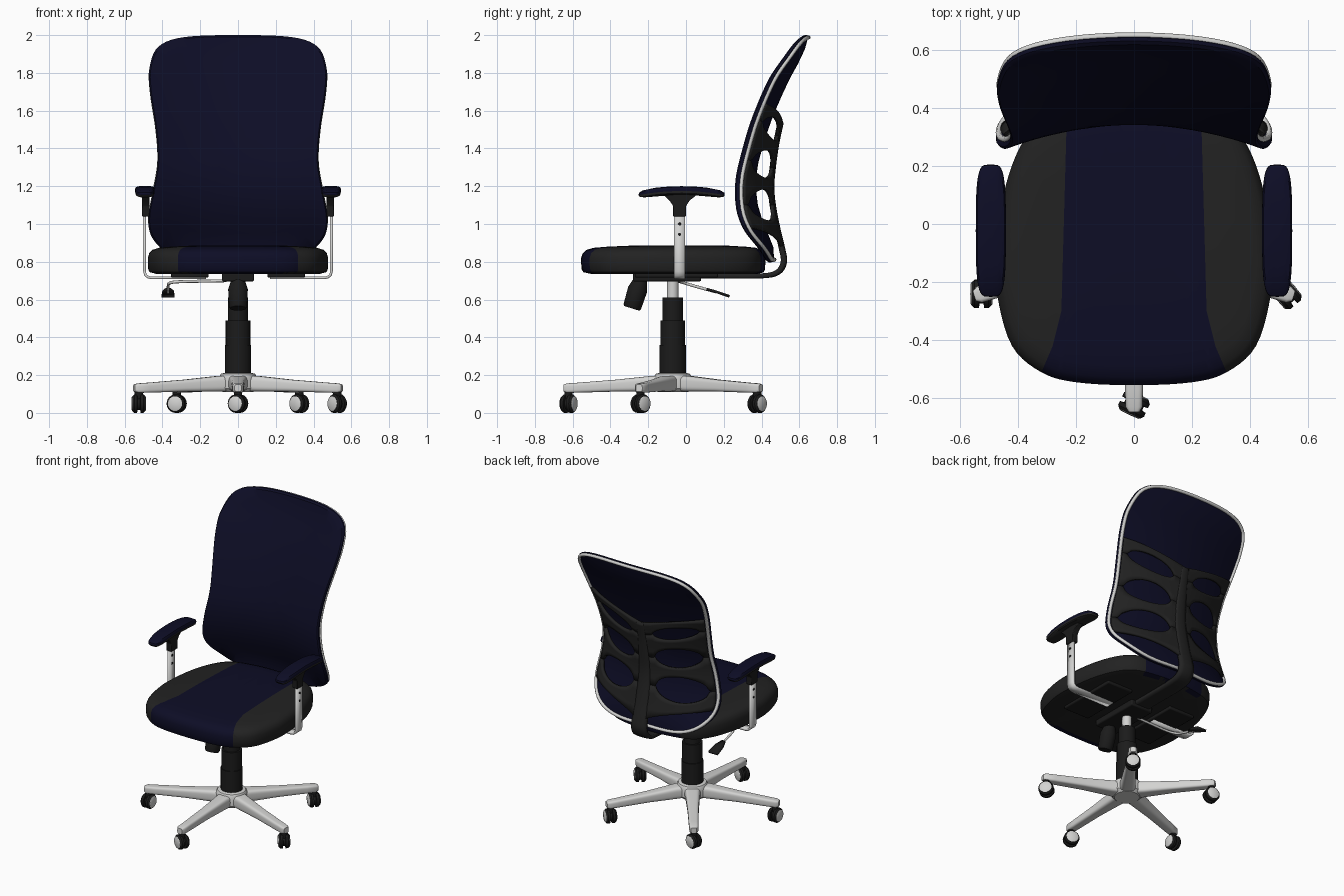
import bpy, bmesh, math
from mathutils import Vector, Matrix

if "Cube" in bpy.data.objects:
    bpy.data.objects.remove(bpy.data.objects["Cube"])


def material(name, rgb):
    m = bpy.data.materials.new(name)
    m.use_nodes = True
    m.diffuse_color = (*rgb, 1)
    m.node_tree.nodes["Principled BSDF"].inputs["Base Color"].default_value = (*rgb, 1)
    return m


NAVY = material("navy fabric", (.004, .004, .019))
CHARCOAL = material("charcoal", (.016, .016, .016))
BLACK = material("black plastic", (.011, .011, .011))
SILVER = material("light grey metal", (.65, .65, .64))


def finish(name, bm, mats, matrix=None, bevel=0, solid=0):
    bmesh.ops.recalc_face_normals(bm, faces=bm.faces)
    me = bpy.data.meshes.new(name)
    bm.to_mesh(me)
    bm.free()
    for m in mats:
        me.materials.append(m)
    for p in me.polygons:
        p.use_smooth = True
    me.set_sharp_from_angle(angle=math.radians(35))
    ob = bpy.data.objects.new(name, me)
    bpy.context.collection.objects.link(ob)
    if matrix:
        ob.matrix_world = matrix
    if solid:
        mod = ob.modifiers.new("thickness", "SOLIDIFY")
        mod.thickness, mod.offset = solid, 0
    if bevel:
        mod = ob.modifiers.new("bevel", "BEVEL")
        mod.width, mod.segments = bevel, 2
    return ob


def loft(rings, cyclic=True, caps=False):
    bm = bmesh.new()
    rows = [[bm.verts.new(p) for p in r] for r in rings]
    n = len(rows[0])
    for a, b in zip(rows, rows[1:]):
        for i in range(n if cyclic else n - 1):
            j = (i + 1) % n
            bm.faces.new((a[i], a[j], b[j], b[i]))
    if caps:
        bm.faces.new(rows[0])
        bm.faces.new(rows[-1])
    bmesh.ops.remove_doubles(bm, verts=bm.verts, dist=1e-5)
    return bm


def smooth(pts, n=5, closed=False):
    # Catmull-Rom curve through the points
    p = [Vector(q) for q in pts]
    p = [p[-1], *p, p[0], p[1]] if closed else [p[0], *p, p[-1]]
    out = []
    for a, b, c, d in zip(p, p[1:], p[2:], p[3:]):
        for k in range(n):
            t = k / n
            out.append(.5 * (2 * b + (c - a) * t + (2 * a - 5 * b + 4 * c - d) * t * t
                             + (3 * b - a - 3 * c + d) * t ** 3))
    return out if closed else out + [p[-1]]


def lookup(table, v):
    for a, b in zip(table, table[1:]):
        if v <= b[0]:
            return a.lerp(b, max(0, (v - a[0]) / (b[0] - a[0])))
    return table[-1]


def mirrored(half):
    return smooth(half + [(-x, y) for x, y in half[-2:0:-1]], closed=True)


def lathe(name, profile, mat, matrix=None, n=24):
    angles = [math.tau * k / n for k in range(n)]
    rings = [[(r * math.cos(a), r * math.sin(a), z) for a in angles] for r, z in profile]
    return finish(name, loft(rings), [mat], matrix)


def box(name, centre, size, mat, bevel=.008):
    bm = bmesh.new()
    bmesh.ops.create_cube(bm, size=1)
    bmesh.ops.transform(bm, verts=bm.verts, matrix=Matrix.Translation(centre) @ Matrix.Diagonal((*size, 1)))
    return finish(name, bm, [mat], bevel=bevel)


def tube(name, pts, radius, mat, closed=False):
    cu = bpy.data.curves.new(name, "CURVE")
    cu.dimensions, cu.bevel_depth, cu.bevel_resolution = "3D", radius, 2
    cu.use_fill_caps = True
    sp = cu.splines.new("POLY")
    sp.points.add(len(pts) - 1)
    for q, p in zip(sp.points, pts):
        q.co = (*p, 1)
    sp.use_cyclic_u = closed
    cu.materials.append(mat)
    ob = bpy.data.objects.new(name, cu)
    bpy.context.collection.objects.link(ob)
    bpy.ops.object.select_all(action="DESELECT")
    ob.select_set(True)
    bpy.context.view_layer.objects.active = ob
    bpy.ops.object.convert(target="MESH")


# Seat cushion, cut along the seams of the centre panel
outline = mirrored([(0, -.555), (.2, -.545), (.32, -.51), (.42, -.42), (.47, -.25), (.475, -.1),
                    (.45, .1), (.39, .27), (.3, .37), (.15, .41), (0, .42)])
rings = [(0, .735), (.9, .735), (.98, .745), (.995, .76), (1, .79), (1, .82), (.985, .845),
         (.95, .863), (.88, .874), (.75, .88), (.5, .886), (0, .887)]
bm = loft([[(p.x * s, p.y * s, z) for p in outline] for s, z in rings])
seam = [(.23, .42), (.25, -.3), (.28, -.42), (.34, -.56)]
lines = list(zip(seam, seam[1:]))
for (xa, ya), (xb, yb) in lines:
    for side in (1, -1):
        bmesh.ops.bisect_plane(bm, geom=bm.verts[:] + bm.edges[:] + bm.faces[:],
                               plane_co=(side * xa, ya, 0), plane_no=(side * (yb - ya), xa - xb, 0))
for f in bm.faces:
    c = f.calc_center_median()
    edge = max(xa + (xb - xa) * (c.y - ya) / (yb - ya) for (xa, ya), (xb, yb) in lines)
    f.material_index = int(abs(c.x) < edge and c.z > .74)
finish("seat_cushion", bm, [CHARCOAL, NAVY])

# Backrest shell: height, edge depth, bow
depth = smooth([(.8, .385, .05), (.87, .365, .07), (.97, .31, .085), (1.08, .27, .085), (1.2, .255, .085),
                (1.32, .267, .085), (1.5, .32, .085), (1.64, .38, .08), (1.78, .45, .075),
                (1.9, .525, .065), (2, .575, .045)])


def shell_y(x, z):
    _, y, bow = lookup(depth, z)
    return y + bow * (1 - (x / .45) ** 2)


half = [(0, .8), (.22, .8), (.36, .84), (.45, .92), (.475, 1.02), (.45, 1.17), (.425, 1.33),
        (.435, 1.5), (.465, 1.7), (.468, 1.83), (.42, 1.94), (.28, 1.99), (0, 2)]
outline = mirrored(half)


def shell_ring(s, off):
    pts = [(p.x * s, 1.4 + (p.y - 1.4) * s) for p in outline]
    return [(x, shell_y(x, z) + off, z) for x, z in pts]


inner = [k / 8 for k in range(8)]
rings = [(s, 0) for s in inner] + [(.985, 0), (1, .01), (1, .022), (.985, .03)] + [(s, .03) for s in inner[::-1]]
finish("backrest_shell", loft([shell_ring(s, o) for s, o in rings]), [NAVY])
tube("backrest_trim", shell_ring(.98, .032), .011, SILVER, closed=True)

# Spine strap running under the seat and up the back
path = smooth([(-.2, .725), (.15, .725), (.4, .725), (.49, .745), (.522, .8), (.512, .87), (.488, .97),
               (.463, 1.1), (.455, 1.2), (.463, 1.3), (.48, 1.42), (.505, 1.54)])
spine = [Vector((z, y)) for y, z in path[20:]]
rows = []
for y, z in path:
    w = .055 - .025 * max(0, (z - .8) / .74)
    rows.append([(k * w, y - .008 * k * k, z) for k in (-1, -.5, 0, .5, 1)])
finish("back_spine", loft(rows, cyclic=False), [CHARCOAL], solid=.026)

# Ribbed support web: bands left between three rows of oval openings
width = smooth([(z, x) for x, z in half[3:10]])
holes = [(1.45, .05, .1), (1.29, .072, .05), (1.1, .083, 0)]


def web_levels(u):
    u = abs(u)
    levels = [1.54 + .1 * u]
    for z, b, slope in holes:
        h = b * math.sqrt(max(0, 1 - ((u - .56) / .37) ** 2))
        levels += [z + slope * u + h, z + slope * u - h]
    return levels + [.83 + .15 * math.sqrt(u)]


def web_point(u, z):
    x = u * (lookup(width, z)[1] - .02)
    t = abs(u) ** 1.3
    return (x, (1 - t) * lookup(spine, z)[1] + t * (shell_y(x, z) + .035), z)


columns = [math.copysign(abs(k / 28) ** 1.0, k) for k in range(-28, 29)]
for band in range(4):
    rows = []
    for u in columns:
        hi, lo = web_levels(u)[2 * band:2 * band + 2]
        rows.append([web_point(u, hi + (lo - hi) * k / 4) for k in range(5)])
    finish(f"back_rib_{band + 1}", loft(rows, cyclic=False), [CHARCOAL], solid=.018)

# Armrests
circle = [math.tau * k / 40 for k in range(40)]
rounded = [(math.copysign(abs(math.cos(a)) ** .45, math.cos(a)),
            math.copysign(abs(math.sin(a)) ** .6, math.sin(a))) for a in circle]
pad_rings = [(0, 1.157), (.85, 1.157), (.97, 1.163), (1, 1.175), (.99, 1.187), (.9, 1.196), (.6, 1.2), (0, 1.2)]
bracket = [(-.125, 1.16), (.065, 1.16), (.02, 1.125), (0, 1.095), (0, 1.04), (-.068, 1.04), (-.068, 1.095), (-.088, 1.125)]
for side, label in ((1, "left"), (-1, "right")):
    bm = loft([[(side * .493 + .052 * s * x, -.023 + .228 * s * y, z - .022 * (s * y) ** 2)
                for x, y in rounded] for s, z in pad_rings])
    for f in bm.faces:
        c = f.calc_center_median()
        f.material_index = int(c.z + .022 * ((c.y + .023) / .228) ** 2 > 1.172)
    finish(f"{label}_arm_pad", bm, [CHARCOAL, NAVY])
    bm = loft([[(side * x, y, z) for y, z in bracket] for x in (.468, .508)], caps=True)
    finish(f"{label}_arm_bracket", bm, [BLACK], bevel=.004)
    post = [(.495, 1.07), (.495, .75), (.49, .73), (.475, .718), (.455, .715), (.17, .715)]
    rows = [[(side * x, y, z) for y in (-.064, -.004)] for x, z in post]
    finish(f"{label}_arm_post", loft(rows, cyclic=False), [SILVER], solid=.014)
    for z in (.945, 1):
        turn = Matrix.Translation((side * .495, -.034, z)) @ Matrix.Rotation(math.pi / 2, 4, "Y")
        lathe(f"{label}_post_hole", [(0, -.009), (.008, -.009), (.008, .009), (0, .009)], BLACK, turn, 12)
    box(f"{label}_mount_plate", (side * .255, -.05, .728), (.2, .44, .024), BLACK)

# Tilt mechanism, tension knob and height lever
box("tilt_mechanism", (0, -.1, .718), (.17, .36, .045), BLACK)
knob = Matrix.Translation((0, -.265, .625)) @ Matrix.Rotation(-.3, 4, "X")
lathe("tension_knob", [(0, -.075), (.042, -.075), (.048, -.065), (.052, .03), (.04, .07), (.03, .1), (0, .1)], BLACK, knob)
lever = smooth([(-.06, -.035, .7), (-.14, -.035, .698), (-.3, -.035, .695), (-.36, -.01, .688), (-.37, .05, .67), (-.37, .16, .64)])
tube("lever_rod", lever, .008, SILVER)
rows = [[(-.37 + w * k, y, z) for k in (-1, 0, 1)] for y, z, w in ((.11, .655, .012), (.16, .641, .03), (.23, .617, .035))]
finish("lever_paddle", loft(rows, cyclic=False), [BLACK], solid=.014)

# Gas column and base
BASE = Vector((0, -.07, 0))
at_base = Matrix.Translation(BASE)
lathe("column_cover", [(0, .13), (.07, .13), (.07, .36), (.065, .36), (.065, .49), (.054, .49), (.054, .61), (0, .61)], BLACK, at_base)
lathe("gas_piston", [(0, .58), (.03, .58), (.03, .72), (0, .72)], SILVER, at_base)
lathe("base_hub", [(0, .11), (.08, .11), (.1, .13), (.1, .19), (.09, .207), (.07, .212), (0, .212)], SILVER, at_base)

sections = [(.04, .055, .115, .2), (.12, .046, .113, .195), (.3, .036, .113, .176),
            (.5, .031, .107, .16), (.56, .029, .106, .156), (.578, .018, .113, .15)]
wheel = [(0, -.034), (.04, -.034), (.049, -.024), (.049, -.009), (.034, -.007)]
wheel += [(r, -z) for r, z in wheel[::-1]]
for k, axle in enumerate((65, 40, 50, 75, 0)):
    spin = at_base @ Matrix.Rotation(math.radians(72 * k - 90), 4, "Z")
    rings = [[(r, w * x, (lo + hi) / 2 + (hi - lo) / 2 * y) for x, y in rounded] for r, w, lo, hi in sections]
    finish(f"base_leg_{k + 1}", loft(rings, caps=True), [SILVER], spin)
    hub = spin @ Vector((.552, 0, .049))
    turn = Matrix.Translation(hub) @ Matrix.Rotation(math.radians(axle), 4, "Z") @ Matrix.Rotation(math.pi / 2, 4, "Y")
    lathe(f"caster_wheels_{k + 1}", wheel, BLACK, turn)
    for s in (1, -1):
        lathe(f"caster_cap_{k + 1}", [(.039, s * .03), (.039, s * .035), (.034, s * .038), (0, s * .039)], SILVER, turn)
    lathe(f"caster_stem_{k + 1}", [(0, 0), (.022, 0), (.022, .07), (0, .07)], BLACK, Matrix.Translation(hub), 16)
